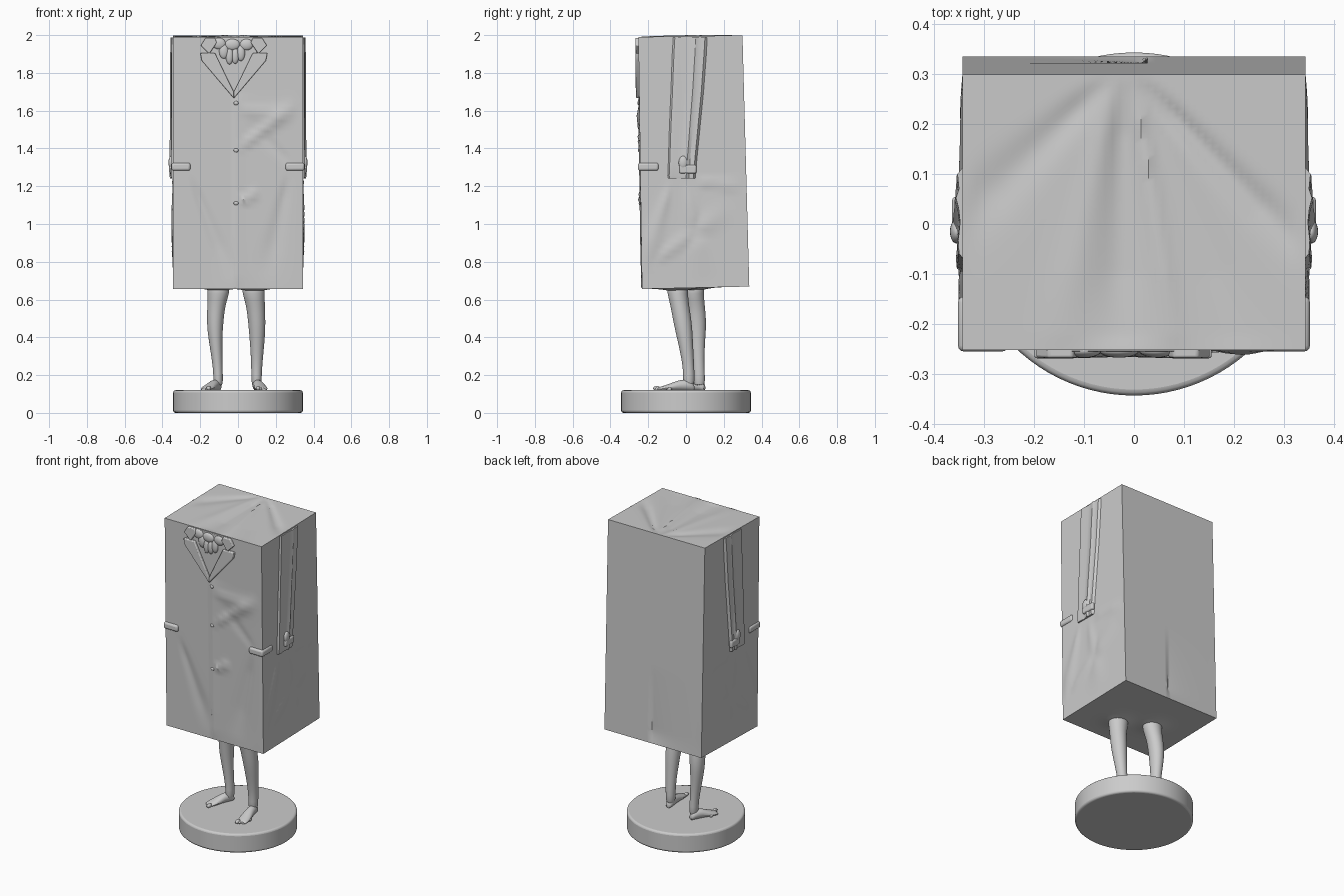
import bpy, bmesh, math
from mathutils import Vector

if "Cube" in bpy.data.objects:
    bpy.data.objects.remove(bpy.data.objects["Cube"])


def finish(name, bm, bevel=0, subsurf=0, angle=35):
    bmesh.ops.recalc_face_normals(bm, faces=bm.faces)
    me = bpy.data.meshes.new(name)
    bm.to_mesh(me)
    bm.free()
    ob = bpy.data.objects.new(name, me)
    bpy.context.collection.objects.link(ob)
    if bevel:
        m = ob.modifiers.new("bevel", 'BEVEL')
        m.width, m.segments = bevel, 3
    if subsurf:
        m = ob.modifiers.new("smooth", 'SUBSURF')
        m.levels = m.render_levels = subsurf
    bpy.ops.object.select_all(action='DESELECT')
    ob.select_set(True)
    bpy.context.view_layer.objects.active = ob
    bpy.ops.object.shade_smooth_by_angle(angle=math.radians(angle))
    return ob


def loft(name, rings, **kw):
    bm = bmesh.new()
    rows = [[bm.verts.new(p) for p in r] for r in rings]
    n = len(rows[0])
    for a, b in zip(rows, rows[1:]):
        for i in range(n):
            j = (i + 1) % n
            bm.faces.new((a[i], a[j], b[j], b[i]))
    bm.faces.new(rows[0])
    bm.faces.new(rows[-1])
    return finish(name, bm, **kw)


def ball(name, loc, size):
    bm = bmesh.new()
    bmesh.ops.create_uvsphere(bm, u_segments=20, v_segments=12, radius=1)
    bmesh.ops.scale(bm, vec=size, verts=bm.verts)
    bmesh.ops.translate(bm, vec=loc, verts=bm.verts)
    return finish(name, bm)


def box(name, loc, size, bevel):
    bm = bmesh.new()
    bmesh.ops.create_cube(bm, size=1)
    bmesh.ops.scale(bm, vec=size, verts=bm.verts)
    bmesh.ops.translate(bm, vec=loc, verts=bm.verts)
    return finish(name, bm, bevel=bevel)


def front_y(z):
    return -0.252 + 0.0142 * (2 - z)


def slab(name, pts, out, bevel=0.005):
    """Flat cloth piece lying on the slanted front of the coat."""
    back = [(x, front_y(z) + 0.02, z) for x, z in pts]
    front = [(x, front_y(z) - out, z) for x, z in pts]
    return loft(name, [back, front], bevel=bevel)


# Round base
bm = bmesh.new()
bmesh.ops.create_cone(bm, cap_ends=True, segments=96, radius1=0.343, radius2=0.343, depth=0.12)
bmesh.ops.translate(bm, vec=(0, 0, 0.06), verts=bm.verts)
base = finish("round_base", bm, bevel=0.012)


# Folds: start point, end point, end width, height (wedge widens along its length)
def fold(u, v, f):
    ax, ay, bx, by, w, h = f
    dx, dy = bx - ax, by - ay
    t = ((u - ax) * dx + (v - ay) * dy) / (dx * dx + dy * dy)
    if not 0 < t < 1:
        return 0
    d = abs((u - ax) * dy - (v - ay) * dx) / math.hypot(dx, dy)
    return h * math.exp(-(d / (w * (0.25 + t))) ** 2) * min(1, 5 * t, 3 * (1 - t))


FRONT = [(-.01, 1.39, .32, 1.64, .03, .012), (-.01, 1.6, .3, 1.58, .04, .008),
         (.3, 1.3, .05, 1.55, .03, -.006), (-.01, 1.11, .12, 1.17, .02, .012),
         (-.25, 1.25, -.03, .7, .04, -.009), (.27, 1.27, .15, .7, .05, -.008)]
SIDE = [(-.08, 1.22, -.23, .75, .05, .008), (.05, 1.22, .3, 1.2, .02, .008),
        (-.2, .78, .25, 1.1, .05, -.008), (.0, 1.22, .1, .7, .06, .006)]
TOP = [(-.02, .3, -.03, -.3, .05, -.012), (0, .3, .09, -.3, .02, .006),
       (0, .3, .38, -.1, .03, -.012), (-.04, .3, -.4, -.05, .05, -.008),
       (0, .3, .24, -.3, .05, -.005), (-.04, .3, -.16, -.3, .04, .004)]

# Box-shaped coat with soft folds
bm = bmesh.new()
bmesh.ops.create_cube(bm, size=2)
bmesh.ops.subdivide_edges(bm, edges=bm.edges, cuts=47, use_grid_fill=True)
for v in bm.verts:
    px, py, pz = v.co
    t = (pz + 1) / 2
    s = (py + 1) / 2
    yf, yb = -0.233 - 0.019 * t, 0.335 - 0.036 * t
    y = yf + (yb - yf) * s
    z0, z1 = 0.656 + 0.013 * s, 1.99 + 0.009 * s
    x, z = px * 0.343, z0 + (z1 - z0) * t
    edge = sorted((abs(px), abs(py), abs(pz)))[1]
    mask = min(1, (1 - edge) / 0.1)
    if abs(py) > 0.999:
        if py < 0:
            o = sum(fold(x, z, f) for f in FRONT)
            if z < 1.67:
                o += 0.006 * math.exp(-max(0, x + 0.015) / 0.06) * (x > -0.016)
            y -= o * mask
        elif z < 1.15 and x < 0.02:
            y -= 0.014 * math.exp((x - 0.02) / 0.12) * (1.15 - z) / 0.5 * mask
    elif abs(px) > 0.999:
        x += math.copysign(sum(fold(y, z, f) for f in SIDE) * mask, px)
    elif pz > 0.999:
        z += sum(fold(x, y, f) for f in TOP) * mask
    elif pz < -0.999:
        for lx, ly in ((-0.105, 0.04), (0.085, -0.045)):
            z -= 0.018 * math.exp(-((x - lx) ** 2 + (y - ly) ** 2) / 0.006) * mask
    v.co = (x, y, z)
coat = finish("box_coat", bm)

# Front overlap edge and closing points
slab("front_opening_edge", [(-.019, 1.68), (-.012, 1.68), (-.012, .662), (-.019, .662)], .004, .001)
for z in (1.64, 1.39, 1.11):
    ball("front_button", (-0.01, front_y(z) - 0.003, z), (0.013, 0.008, 0.011))

# Neck opening with gathered scarf
slab("shirt_panel", [(-.15, 1.985), (.1, 1.985), (.1, 1.9), (-.022, 1.69), (-.15, 1.9)], .003, .002)
for i, (x, z, rx, rz) in enumerate([(-.1, 1.955, .035, .03), (-.075, 1.915, .025, .04),
                                    (-.045, 1.89, .02, .045), (-.015, 1.89, .02, .042),
                                    (.015, 1.905, .022, .042), (.045, 1.95, .035, .03),
                                    (-.03, 1.95, .04, .03)]):
    ball("scarf_gather", (x, front_y(z) - 0.002, z), (rx, 0.014, rz))

# Collar and lapels, mirrored about the coat opening
for s in (-1, 1):
    def m(pts):
        return [(-0.022 + s * a, z) for a, z in pts]
    slab("collar", m([(.15, 1.985), (.175, 1.945), (.13, 1.9), (.09, 1.96), (.1, 1.985)]), .016)
    slab("lapel", m([(.128, 1.905), (.178, 1.905), (.17, 1.865), (.0, 1.665),
                     (.0, 1.7), (.03, 1.76), (.1, 1.905)]), .018)

# Sleeves, pocket flaps and cuffs on both sides
ACROSS = [(0, 0), (.06, .012), (.2, .014), (.4, .009), (.55, .013), (.66, .02), (.76, .012),
          (.92, .016), (1, 0)]
for s, side in ((-1, "left"), (1, "right")):
    rings = []
    for z, y0, y1, k in ((1.987, -.07, .115, .75), (1.9, -.075, .11, .9), (1.7, -.082, .095, .9),
                         (1.5, -.09, .075, 1), (1.33, -.095, .058, 1.05), (1.255, -.098, .052, 1.1),
                         (1.24, -.095, .05, .9)):
        r = [(s * (0.341 + o * k), y0 + (y1 - y0) * t, z) for t, o in ACROSS]
        rings.append(r + [(s * 0.325, y1, z), (s * 0.325, y0, z)])
    loft(side + "_sleeve", rings)
    ball(side + "_cuff_button", (s * 0.355, -0.015, 1.325), (0.013, 0.024, 0.035))
    box(side + "_cuff_tab", (s * 0.352, 0.01, 1.29), (0.024, 0.09, 0.045), 0.009)
    box(side + "_pocket_flap", (s * 0.302, -0.2, 1.303), (0.1, 0.11, 0.042), 0.012)


# Legs and bare feet
def ring(x, y, z, rx, ry, n=16):
    return [(x + rx * math.cos(a), y + ry * math.sin(a), z)
            for a in (2 * math.pi * i / n for i in range(n))]


LEGS = {
    "left": ([(-.103, .04, .70, .065, .06), (-.103, .04, .63, .058, .055), (-.115, .05, .57, .048, .05),
              (-.122, .058, .48, .045, .052), (-.12, .06, .39, .037, .042), (-.11, .065, .28, .028, .032),
              (-.105, .07, .2, .025, .03), (-.105, .07, .135, .027, .033)],
             (-.1, .1), (-.175, -.06)),
    "right": ([(.08, -.045, .70, .065, .06), (.082, -.045, .63, .06, .055), (.093, -.033, .57, .05, .05),
               (.1, -.018, .48, .047, .05), (.102, -.005, .39, .041, .042), (.1, .01, .28, .031, .032),
               (.098, .016, .2, .028, .03), (.098, .014, .135, .028, .033)],
              (.096, .045), (.128, -.15)),
}
# Foot sections: distance along foot, half width, height
FOOT = [(0, .012, .03), (.06, .022, .05), (.2, .027, .062), (.4, .028, .06), (.6, .033, .045),
        (.8, .037, .03), (.95, .032, .022), (1, .024, .016)]
for side, (leg, heel, toe) in LEGS.items():
    loft(side + "_leg", [ring(*r) for r in leg], subsurf=1)
    h, d = Vector((*heel, 0.116)), Vector((toe[0] - heel[0], toe[1] - heel[1], 0))
    w = Vector((-d.y, d.x, 0)).normalized()
    inner = w * (1 if w.x * heel[0] < 0 else -1)
    rings = []
    for t, hw, ht in FOOT:
        c = h + d * t
        rings.append([c + w * hw * math.cos(a) + Vector((0, 0, ht * (0.5 + 0.5 * math.sin(a))))
                      for a in (2 * math.pi * i / 12 for i in range(12))])
    loft(side + "_foot", rings, subsurf=1)
    for i in range(5):
        p = h + d * (1.0 - 0.018 * i * i) + inner * (0.022 - 0.0125 * i)
        r = 0.012 if i == 0 else 0.0085
        ball(side + "_toe", p + Vector((0, 0, r + 0.002)), (r, r * 1.7, r))
